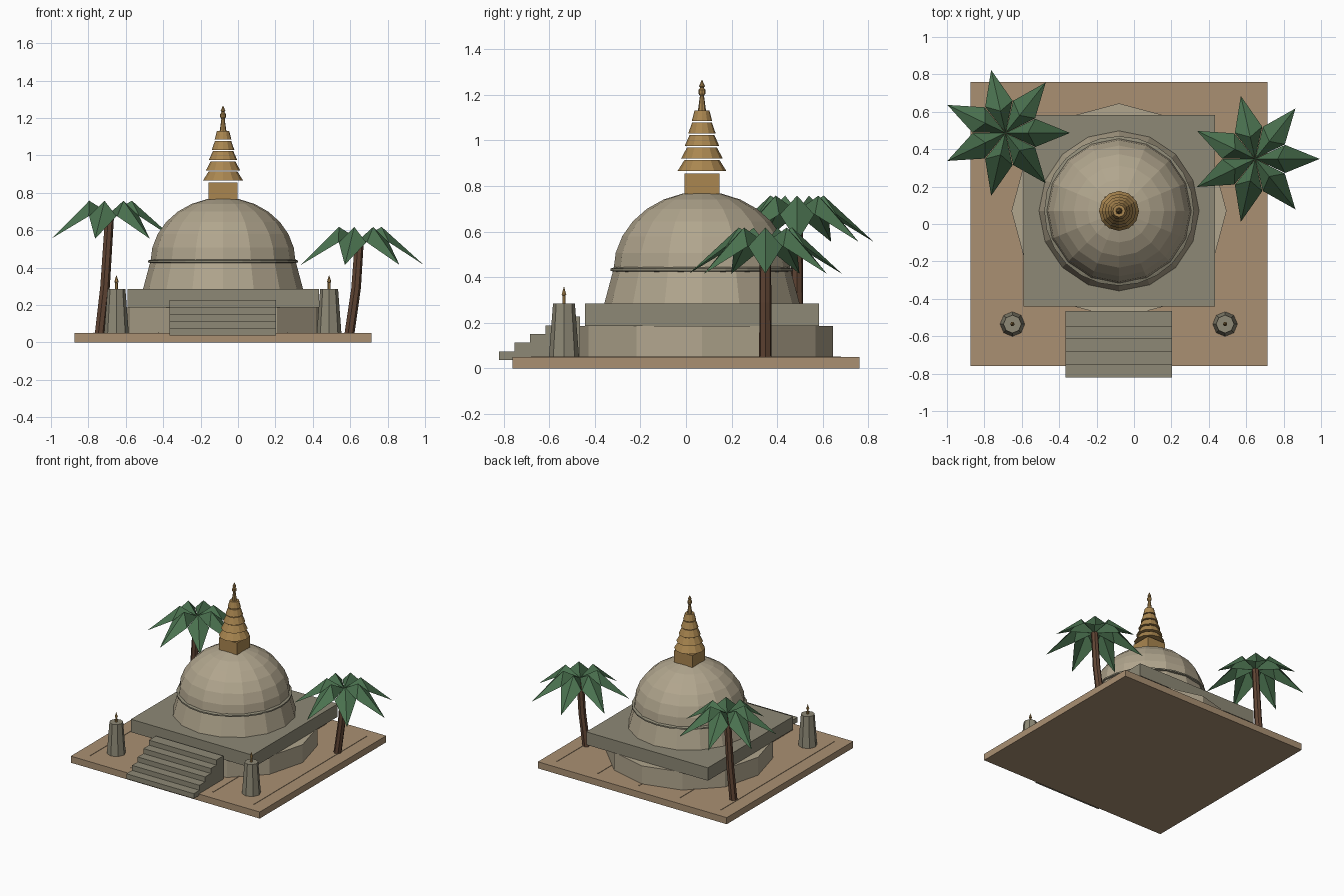
import bpy, bmesh, math
from mathutils import Vector

if "Cube" in bpy.data.objects:
    bpy.data.objects.remove(bpy.data.objects["Cube"])


def material(name, rgb):
    m = bpy.data.materials.new(name)
    m.diffuse_color = (*rgb, 1)
    m.use_nodes = True
    m.node_tree.nodes["Principled BSDF"].inputs["Base Color"].default_value = m.diffuse_color
    return m


SAND = material("sand", (0.40, 0.28, 0.17))
PLASTER = material("plaster", (0.44, 0.38, 0.27))
STONE = material("stone", (0.27, 0.25, 0.18))
GOLD = material("gold", (0.40, 0.24, 0.08))
BARK = material("bark", (0.12, 0.06, 0.035))
LEAF = material("leaf", (0.07, 0.17, 0.08))
CX, CY = -0.08, 0.07


def build(name, verts, faces, mat):
    me = bpy.data.meshes.new(name)
    me.from_pydata(verts, [], faces)
    bm = bmesh.new()
    bm.from_mesh(me)
    bmesh.ops.recalc_face_normals(bm, faces=bm.faces)
    bm.to_mesh(me)
    bm.free()
    me.materials.append(mat)
    ob = bpy.data.objects.new(name, me)
    bpy.context.collection.objects.link(ob)
    return ob


def box(name, lo, hi, mat):
    v = [(x, y, z) for x in (lo[0], hi[0]) for y in (lo[1], hi[1]) for z in (lo[2], hi[2])]
    f = [(0, 1, 3, 2), (4, 6, 7, 5), (0, 4, 5, 1), (2, 3, 7, 6), (0, 2, 6, 4), (1, 5, 7, 3)]
    return build(name, v, f, mat)


def rings(name, sections, n, mat):
    """Closed tube through (x, y, z, radius) horizontal sections."""
    v = [(x + r * math.cos(2 * math.pi * i / n), y + r * math.sin(2 * math.pi * i / n), z)
         for x, y, z, r in sections for i in range(n)]
    k = len(sections)
    f = [(j * n + i, j * n + (i + 1) % n, (j + 1) * n + (i + 1) % n, (j + 1) * n + i)
         for j in range(k - 1) for i in range(n)]
    f += [tuple(range(n)), tuple(range((k - 1) * n, k * n))]
    return build(name, v, f, mat)


def lathe(name, x, y, profile, n, mat):
    return rings(name, [(x, y, z, r) for r, z in profile], n, mat)


# Ground slab with thin joint strips
box("ground_slab", (-0.875, -0.76, 0), (0.715, 0.76, 0.05), SAND)
for i in range(5):
    x = CX + (i - 2) * 0.345
    box(f"ground_joint_{i}", (x - 0.003, -0.68, 0.048), (x + 0.003, 0.68, 0.053), SAND)

# Round plinth and square terrace
lathe("plinth", CX, CY, [(0.575, 0.05), (0.575, 0.187)], 12, PLASTER)
box("terrace", (CX - 0.512, CY - 0.512, 0.187), (CX + 0.512, CY + 0.512, 0.285), STONE)

# Stairs
for i in range(5):
    z = 0.037 + i * 0.038
    box(f"stair_{i}", (-0.365, -0.82 + i * 0.068, z), (0.202, -0.465, z + 0.038), STONE)

# Dome: flared drum, moulding and cap
lathe("dome_drum", CX, CY, [(0.428, 0.285), (0.388, 0.435)], 16, PLASTER)
lathe("dome_moulding", CX, CY, [(0.385, 0.424), (0.4, 0.428), (0.4, 0.438), (0.385, 0.444)], 24, STONE)
cap = [(0.388 * math.cos(t), 0.43 + 0.345 * math.sin(t))
       for t in (math.pi / 2 * j / 7 for j in range(7))]
lathe("dome_cap", CX, CY, cap + [(0.002, 0.775)], 16, PLASTER)

# Spire: square block, stacked tiers, finial
box("spire_block", (CX - 0.077, CY - 0.077, 0.765), (CX + 0.077, CY + 0.077, 0.855), GOLD)
for i in range(5):
    r, z = 0.107 - i * 0.0155, 0.866 + i * 0.0545
    lathe(f"spire_tier_{i}", CX, CY, [(r, z), (r * 0.72, z + 0.048)], 12, GOLD)
lathe("spire_finial", CX, CY, [(0.018, 1.13), (0.009, 1.195), (0.015, 1.205), (0.015, 1.222),
                               (0.007, 1.232), (0.013, 1.238), (0.001, 1.265)], 8, GOLD)

# Gate posts with small finials
for side, x in (("left", -0.65), ("right", 0.487)):
    lathe(f"{side}_post", x, -0.535, [(0.066, 0.05), (0.048, 0.285)], 8, STONE)
    lathe(f"{side}_post_finial", x, -0.535, [(0.009, 0.28), (0.007, 0.32), (0.012, 0.323),
                                             (0.001, 0.358)], 6, GOLD)


# Palms: bent trunk and a crown of folded leaves
def palm(name, base_x, mid, top):
    x, y, z = top
    rings(f"{name}_trunk", [(base_x, y, 0.05, 0.028), (mid[0], y, mid[1], 0.027),
                            (x, y, z, 0.025)], 7, BARK)
    v, f = [], []
    for i in range(7):
        a = 2 * math.pi * i / 7
        out = Vector((math.cos(a), math.sin(a), 0))
        side = Vector((-out.y, out.x, 0))
        o, up = Vector(top), Vector((0, 0, 1))
        k = len(v)
        v += [o, o + out * 0.16 + side * 0.075 - up * 0.015, o + out * 0.345 - up * 0.135,
              o + out * 0.16 - side * 0.075 - up * 0.015, o + out * 0.12 + up * 0.068]
        f += [(k, k + 4, k + 1), (k + 1, k + 4, k + 2), (k + 4, k, k + 3), (k + 2, k + 4, k + 3)]
    build(f"{name}_leaves", v, f, LEAF)


palm("left_palm", -0.74, (-0.712, 0.3), (-0.687, 0.487, 0.69))
palm("right_palm", 0.595, (0.63, 0.29), (0.648, 0.348, 0.55))
